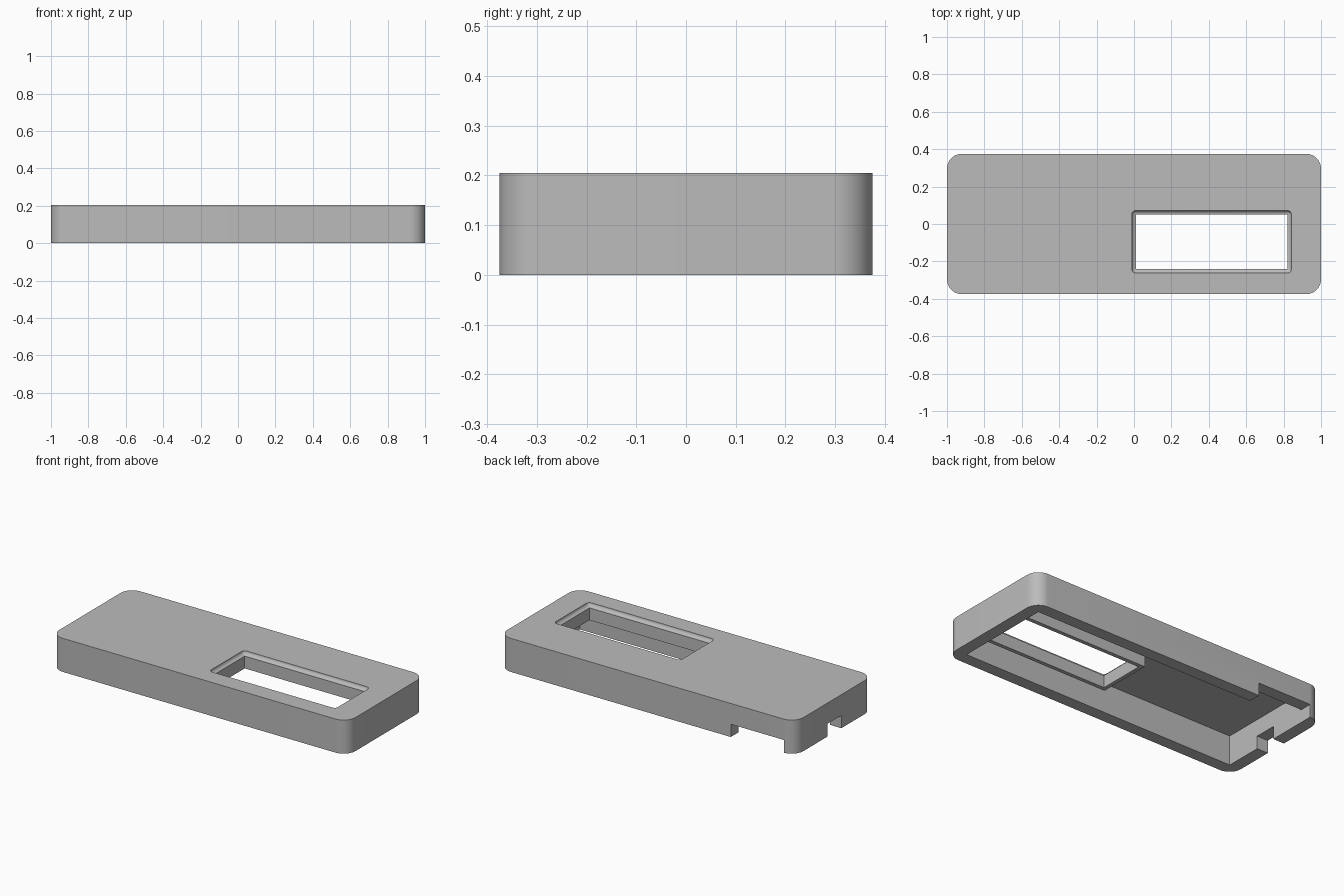
import bpy, bmesh, math

if "Cube" in bpy.data.objects:
    bpy.data.objects.remove(bpy.data.objects["Cube"], do_unlink=True)

# Overall sizes
HX, HY, TOP = 1.0, 0.375, 0.205
WALL, CEILING, RADIUS = 0.075, 0.18, 0.08
HOLE = (0.01, 0.82, -0.24, 0.05)
COVE, FRAME, FRAME_Z = 0.022, 0.024, 0.108
NOTCH_Z = 0.078
BELOW = -0.1

grey = bpy.data.materials.new("plain_grey")
grey.use_nodes = True
grey.diffuse_color = (0.5, 0.5, 0.5, 1)
grey.node_tree.nodes["Principled BSDF"].inputs["Base Color"].default_value = (0.5, 0.5, 0.5, 1)


def box(name, x0, x1, y0, y1, z0, z1, radius=0, pick=None, segments=12):
    """Box between two corners, with the picked edges rounded."""
    bm = bmesh.new()
    bmesh.ops.create_cube(bm, size=1)
    for v in bm.verts:
        v.co = (x0 if v.co.x < 0 else x1,
                y0 if v.co.y < 0 else y1,
                z0 if v.co.z < 0 else z1)
    if radius:
        edges = [e for e in bm.edges if pick(e)]
        bmesh.ops.bevel(bm, geom=edges, offset=radius, segments=segments,
                        profile=0.5, affect='EDGES')
    bmesh.ops.recalc_face_normals(bm, faces=bm.faces)
    mesh = bpy.data.meshes.new(name)
    bm.to_mesh(mesh)
    bm.free()
    mesh.materials.append(grey)
    ob = bpy.data.objects.new(name, mesh)
    bpy.context.collection.objects.link(ob)
    return ob


def combine(target, tool, operation):
    """Apply a boolean and discard the tool."""
    tool.hide_render = True
    mod = target.modifiers.new(tool.name, 'BOOLEAN')
    mod.operation, mod.solver, mod.object = operation, 'EXACT', tool
    bpy.context.view_layer.objects.active = target
    bpy.ops.object.modifier_apply(modifier=mod.name)
    bpy.data.objects.remove(tool, do_unlink=True)


def upright(edge):
    a, b = edge.verts
    return abs(a.co.z - b.co.z) > 0.01


def grown(rect, d):
    x0, x1, y0, y1 = rect
    return x0 - d, x1 + d, y0 - d, y1 + d


# Outer shell with rounded vertical corners, hollow from below
case = box("case_shell", -HX, HX, -HY, HY, 0, TOP, RADIUS, upright)
ix, iy = HX - WALL, HY - WALL
combine(case, box("cavity", -ix, ix, -iy, iy, BELOW, CEILING), 'DIFFERENCE')

# Frame hanging below the window, then the window itself
combine(case, box("window_frame", *grown(HOLE, FRAME), FRAME_Z, CEILING + 0.01), 'UNION')
combine(case, box("window_hole", *HOLE, BELOW, TOP + 0.1), 'DIFFERENCE')

# Hollow rounded lip around the window's top edge
combine(case, box("window_cove", *grown(HOLE, COVE), TOP - COVE, TOP + 0.1,
                  COVE * 0.99, lambda e: True, 8), 'DIFFERENCE')

# Cable notches: one through the back wall, one through the end wall
combine(case, box("back_notch", -ix, -0.565, iy - 0.02, HY + 0.1, BELOW, NOTCH_Z), 'DIFFERENCE')
combine(case, box("end_notch", -HX - 0.1, -ix + 0.02, -0.07, 0.065, BELOW, NOTCH_Z), 'DIFFERENCE')

bpy.ops.object.select_all(action='DESELECT')
case.select_set(True)
bpy.context.view_layer.objects.active = case
bpy.ops.object.shade_smooth_by_angle(angle=math.radians(30))
